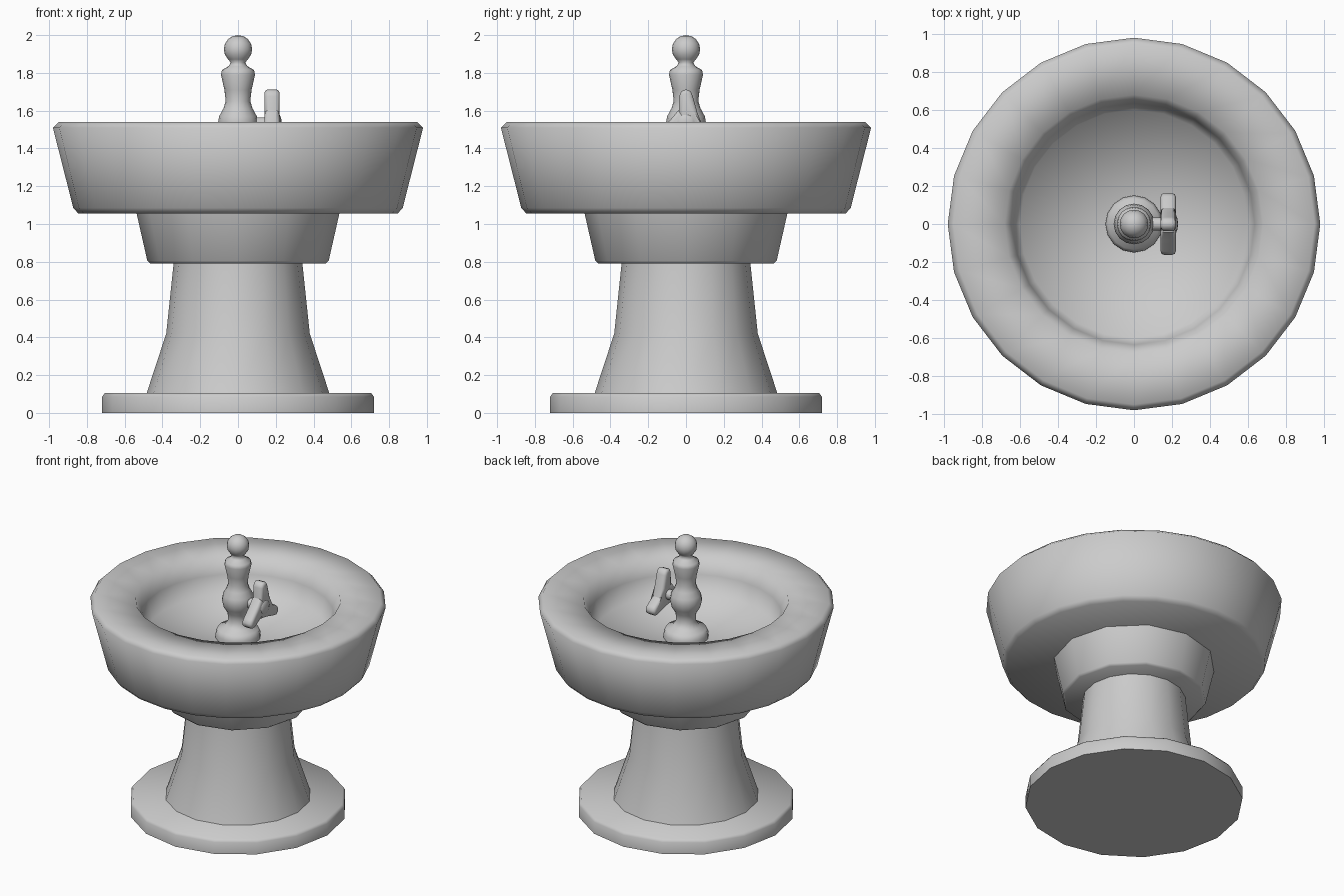
import bpy, bmesh
from math import sin, cos, pi, radians
from mathutils import Vector, Matrix

if "Cube" in bpy.data.objects:
    bpy.data.objects.remove(bpy.data.objects["Cube"], do_unlink=True)

grey = bpy.data.materials.new("plain_grey")
grey.use_nodes = True
grey.diffuse_color = (0.6, 0.6, 0.6, 1)
grey.node_tree.nodes["Principled BSDF"].inputs["Base Color"].default_value = grey.diffuse_color


def finish(name, bm, angle):
    """Turn a bmesh into a smooth-shaded object."""
    bmesh.ops.remove_doubles(bm, verts=bm.verts, dist=0.0005)
    bmesh.ops.recalc_face_normals(bm, faces=bm.faces)
    mesh = bpy.data.meshes.new(name)
    bm.to_mesh(mesh)
    bm.free()
    mesh.materials.append(grey)
    obj = bpy.data.objects.new(name, mesh)
    bpy.context.collection.objects.link(obj)
    bpy.ops.object.select_all(action="DESELECT")
    obj.select_set(True)
    bpy.context.view_layer.objects.active = obj
    bpy.ops.object.shade_smooth_by_angle(angle=radians(angle))
    return obj


def lathe(name, profile, sides, angle=75):
    """Spin a (radius, height) profile that starts and ends on the axis."""
    bm = bmesh.new()
    verts = [bm.verts.new((r, 0, z)) for r, z in profile]
    edges = [bm.edges.new(pair) for pair in zip(verts, verts[1:])]
    bmesh.ops.spin(bm, geom=verts + edges, cent=(0, 0, 0), axis=(0, 0, 1),
                   angle=2 * pi, steps=sides, use_merge=True)
    return finish(name, bm, angle)


# Stand, from the floor up
lathe("base_plate", [(0, 0), (0.72, 0), (0.72, 0.085), (0.705, 0.105), (0, 0.105)], 16)
lathe("pedestal", [(0, 0.1), (0.485, 0.1), (0.38, 0.42), (0.34, 0.8), (0, 0.8)], 16)
lathe("collar", [(0, 0.79), (0.465, 0.79), (0.48, 0.805), (0.54, 1.07), (0, 1.07)], 12)

# Basin with a wide rim and a sunken dish
lathe("basin", [(0, 1.055), (0.845, 1.055), (0.872, 1.085), (0.98, 1.51),
                (0.95, 1.54), (0.68, 1.53), (0.635, 1.42), (0.6, 1.29), (0, 1.25)], 24)

# Spout: flange, round valve body, flared neck and ball tip
flange = [(0, 1.24), (0.15, 1.24), (0.15, 1.29), (0.135, 1.325), (0.09, 1.34)]
body = [(0.065, 1.38), (0.07, 1.44), (0.095, 1.48), (0.107, 1.53), (0.1, 1.57),
        (0.078, 1.61), (0.065, 1.65), (0.072, 1.71), (0.09, 1.79), (0.085, 1.815),
        (0.05, 1.835), (0.038, 1.855)]
ball = [(0.075 * sin(t), 1.925 - 0.075 * cos(t)) for t in (k * pi / 8 for k in range(2, 8))]
lathe("spout", flange + body + ball + [(0, 2)], 16)

# Valve stem joining the spout to the handle
bm = bmesh.new()
bmesh.ops.create_cone(bm, cap_ends=True, segments=12, radius1=0.035, radius2=0.035, depth=0.12,
                      matrix=Matrix.Translation((0.12, 0, 1.53)) @ Matrix.Rotation(pi / 2, 4, "Y"))
finish("valve_stem", bm, 60)

# Three-lobed handle: an outline of rounded tips, extruded and bevelled
bm = bmesh.new()
outline = []
for lobe in range(3):
    turn = Matrix.Rotation(lobe * 2 * pi / 3, 3, "X")
    for k in range(5):
        t = -pi / 2 + k * pi / 4
        outline.append(turn @ Vector((0, 0.036 * sin(t), 0.147 + 0.036 * cos(t))))
    outline.append(turn @ Vector((0, 0.06, 0.06)))
    outline.append(turn @ Vector((0, 0.083, 0.0)))
centre = Vector((0.14, 0, 1.53))
face = bm.faces.new([bm.verts.new(centre + p) for p in outline])
grown = bmesh.ops.extrude_face_region(bm, geom=[face])["geom"]
bmesh.ops.translate(bm, vec=(0.08, 0, 0), verts=[v for v in grown if isinstance(v, bmesh.types.BMVert)])
caps = [e for e in bm.edges if abs(e.verts[0].co.x - e.verts[1].co.x) < 0.001]
bmesh.ops.bevel(bm, geom=caps, offset=0.018, segments=2, profile=0.5, affect="EDGES")
finish("handle", bm, 50)

# Small dome on the handle hub
bm = bmesh.new()
bmesh.ops.create_uvsphere(bm, u_segments=12, v_segments=8, radius=0.06,
                          matrix=Matrix.Translation((0.205, 0, 1.53)) @ Matrix.Diagonal((0.45, 1, 1, 1)))
finish("handle_hub", bm, 60)
